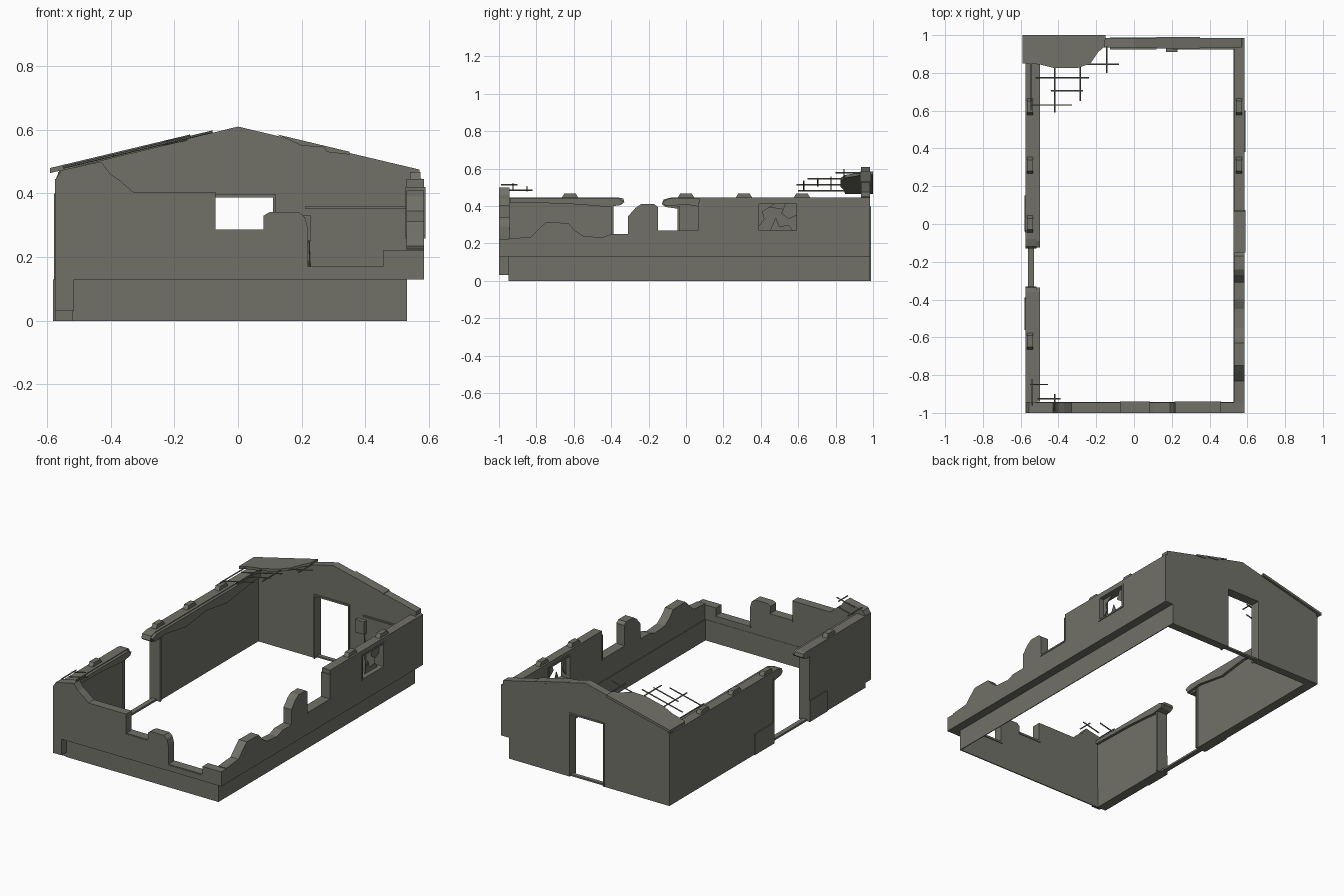
import bpy, bmesh
from mathutils import Vector

mat = bpy.data.materials.new("weathered concrete")
mat.diffuse_color = (0.165, 0.165, 0.14, 1)


def finish(name, bm):
    bmesh.ops.recalc_face_normals(bm, faces=bm.faces)
    me = bpy.data.meshes.new(name)
    bm.to_mesh(me)
    bm.free()
    me.materials.append(mat)
    ob = bpy.data.objects.new(name, me)
    bpy.context.collection.objects.link(ob)
    return ob


def prism(name, axis, pts, a, b, slope=0):
    """Extrude a 2D outline along an axis from a to b, optionally tilting z with x."""
    place = {"x": lambda p, t: (t, p[0], p[1]),
             "y": lambda p, t: (p[0], t, p[1]),
             "z": lambda p, t: (p[0], p[1], t + slope * p[0])}[axis]
    bm = bmesh.new()
    lo = [bm.verts.new(place(p, a)) for p in pts]
    hi = [bm.verts.new(place(p, b)) for p in pts]
    bm.faces.new(lo)
    bm.faces.new(hi)
    n = len(pts)
    for i in range(n):
        bm.faces.new((lo[i], lo[(i + 1) % n], hi[(i + 1) % n], hi[i]))
    return finish(name, bm)


def box(name, x0, x1, y0, y1, z0, z1):
    return prism(name, "z", [(x0, y0), (x1, y0), (x1, y1), (x0, y1)], z0, z1)


def bar(name, p, q, r=0.004):
    p, q = Vector(p), Vector(q)
    d = q - p
    bm = bmesh.new()
    bmesh.ops.create_cone(bm, cap_ends=True, segments=6, radius1=r, radius2=r, depth=d.length)
    rot = d.to_track_quat("Z", "Y").to_matrix()
    for v in bm.verts:
        v.co = rot @ v.co + (p + q) / 2
    return finish(name, bm)


# Front wall with its broken top edge
prism("front_wall", "y", [
    (-0.575, 0.13), (0.585, 0.13), (0.585, 0.22), (0.455, 0.22), (0.455, 0.165),
    (0.22, 0.165), (0.22, 0.29), (0.21, 0.325), (0.19, 0.342), (0.10, 0.342),
    (0.08, 0.33), (0.08, 0.28), (-0.07, 0.28), (-0.07, 0.405), (-0.33, 0.405),
    (-0.37, 0.44), (-0.40, 0.46), (-0.43, 0.50), (-0.555, 0.473), (-0.575, 0.44)], -1.0, -0.945)
box("front_base", -0.52, 0.53, -0.95, -0.943, 0, 0.13)
for i, (x0, x1, z) in enumerate([(0.215, 0.46, 0.165), (-0.075, 0.085, 0.28)]):
    box(f"front_window_sill_{i}", x0, x1, -0.998, -0.94, z - 0.006, z + 0.006)

# Right wall, with a notch for the window closed by a lintel
prism("right_wall", "x", [
    (-0.95, 0.13), (0.985, 0.13), (0.985, 0.445), (0.60, 0.445), (0.60, 0.26),
    (0.38, 0.26), (0.38, 0.445), (0.07, 0.445), (0.07, 0.265), (-0.15, 0.265),
    (-0.15, 0.395), (-0.17, 0.41), (-0.24, 0.41), (-0.27, 0.39), (-0.31, 0.345),
    (-0.31, 0.25), (-0.40, 0.25), (-0.45, 0.232), (-0.55, 0.24), (-0.60, 0.275),
    (-0.63, 0.31), (-0.75, 0.312), (-0.79, 0.275), (-0.83, 0.235), (-0.95, 0.225)], 0.53, 0.585)
box("right_window_lintel", 0.53, 0.585, 0.38, 0.60, 0.42, 0.445)
box("right_base", 0.526, 0.531, -0.95, 0.95, 0, 0.13)
for i, y in enumerate((0.38, 0.59)):
    box(f"window_side_frame_{i}", 0.526, 0.589, y, y + 0.01, 0.26, 0.42)
for i, z in enumerate((0.26, 0.41)):
    box(f"window_cross_frame_{i}", 0.526, 0.589, 0.38, 0.60, z, z + 0.01)
box("right_notch_sill", 0.526, 0.589, -0.15, 0.07, 0.259, 0.269)
box("right_notch_jamb", 0.526, 0.589, 0.064, 0.074, 0.265, 0.42)

# Broken glass shards
shards = [[(0.39, 0.41), (0.39, 0.29), (0.42, 0.33), (0.41, 0.37), (0.47, 0.41)],
          [(0.59, 0.41), (0.53, 0.41), (0.51, 0.36), (0.55, 0.33), (0.59, 0.35)],
          [(0.45, 0.27), (0.57, 0.27), (0.55, 0.30), (0.50, 0.29), (0.48, 0.34)]]
for i, s in enumerate(shards):
    prism(f"glass_shard_{i}", "x", s, 0.554, 0.559)

# Back gable wall with the doorway
prism("back_gable_wall", "y", [
    (-0.575, 0), (-0.12, 0), (-0.12, 0.39), (0.11, 0.39), (0.11, 0), (0.53, 0),
    (0.53, 0.13), (0.585, 0.13), (0.585, 0.44), (0.57, 0.45), (0.57, 0.475),
    (0.0, 0.61), (-0.56, 0.473), (-0.575, 0.44)], 0.935, 0.985)
box("back_door_threshold", -0.12, 0.11, 0.95, 0.975, 0, 0.01)
for i, x in enumerate((-0.128, 0.11)):
    box(f"back_door_jamb_{i}", x, x + 0.008, 0.925, 0.988, 0, 0.395)
box("back_door_head", -0.128, 0.118, 0.925, 0.988, 0.388, 0.398)
box("wall_switch_box", 0.17, 0.23, 0.91, 0.936, 0.25, 0.33)
box("wall_conduit", 0.21, 0.53, 0.925, 0.936, 0.351, 0.359)
bar("switch_cable", (0.22, 0.928, 0.25), (0.23, 0.928, 0.02))
prism("gable_coping", "y", [(0.12, 0.586), (0.35, 0.531), (0.35, 0.522), (0.28, 0.53),
                            (0.27, 0.545), (0.2, 0.55)], 0.93, 0.99)

# Left wall in two pieces, overhanging the wide doorway at the top
prism("left_wall_front", "x", [
    (-0.945, 0), (-0.39, 0), (-0.39, 0.40), (-0.35, 0.405), (-0.33, 0.42), (-0.335, 0.44),
    (-0.36, 0.445), (-1.0, 0.445), (-1.0, 0.03), (-0.945, 0.03)], -0.575, -0.515)
prism("left_wall_back", "x", [
    (0.985, 0), (-0.04, 0), (-0.04, 0.385), (-0.11, 0.395), (-0.13, 0.41), (-0.12, 0.435),
    (-0.08, 0.445), (0.985, 0.445)], -0.575, -0.515)
box("left_door_threshold", -0.56, -0.53, -0.39, -0.04, 0, 0.012)
for i, y in enumerate((-0.40, -0.045)):
    box(f"left_door_jamb_{i}", -0.578, -0.505, y, y + 0.012, 0, 0.40)
for i, (y0, y1) in enumerate(((-0.56, -0.39), (-0.04, 0.15))):
    box(f"left_skirting_plate_{i}", -0.581, -0.574, y0, y1, 0, 0.13)

# Sagging trim along the inside top of the left wall
prism("inner_trim_front", "x", [
    (-0.94, 0.44), (-0.36, 0.44), (-0.335, 0.425), (-0.35, 0.405), (-0.42, 0.395),
    (-0.53, 0.405), (-0.65, 0.413), (-0.94, 0.42)], -0.516, -0.498)
prism("inner_trim_back", "x", [
    (0.93, 0.44), (-0.09, 0.44), (-0.125, 0.425), (-0.11, 0.40), (0.0, 0.408),
    (0.2, 0.375), (0.4, 0.40), (0.6, 0.37), (0.93, 0.41)], -0.516, -0.498)

# Brick stubs left on the wall tops
for side, x, ys in (("left", -0.55, (-0.62, 0.0, 0.31, 0.62)), ("right", 0.557, (0.31, 0.62))):
    for i, y in enumerate(ys):
        prism(f"{side}_brick_stub_{i}", "x",
              [(y - 0.045, 0.443), (y + 0.045, 0.443), (y + 0.03, 0.468), (y - 0.03, 0.468)],
              x - 0.016, x + 0.016)

# Remaining corner of the sloping roof slab
SLOPE = 0.239
prism("roof_slab_remnant", "z", [
    (-0.59, 1.0), (-0.15, 1.0), (-0.155, 0.94), (-0.19, 0.91), (-0.23, 0.85), (-0.30, 0.825),
    (-0.42, 0.825), (-0.50, 0.845), (-0.59, 0.85)], 0.605, 0.621, SLOPE)


# Bare reinforcing bars following the roof slope
def roof_z(x):
    return 0.613 + SLOPE * x


for i, (y, x0, x1) in enumerate([(0.775, -0.52, -0.24), (0.705, -0.44, -0.27), (0.63, -0.55, -0.33),
                                 (0.845, -0.25, -0.08), (-0.85, -0.55, -0.455),
                                 (-0.925, -0.51, -0.39)]):
    bar(f"cross_rebar_{i}", (x0, y, roof_z(x0)), (x1, y, roof_z(x1)))
for i, (x, y0, y1) in enumerate([(-0.42, 0.59, 0.86), (-0.285, 0.65, 0.85), (-0.145, 0.80, 0.94),
                                 (-0.545, 0.60, 0.86), (-0.54, -0.96, -0.82), (-0.42, -0.99, -0.9)]):
    bar(f"long_rebar_{i}", (x, y0, roof_z(x)), (x, y1, roof_z(x)))
